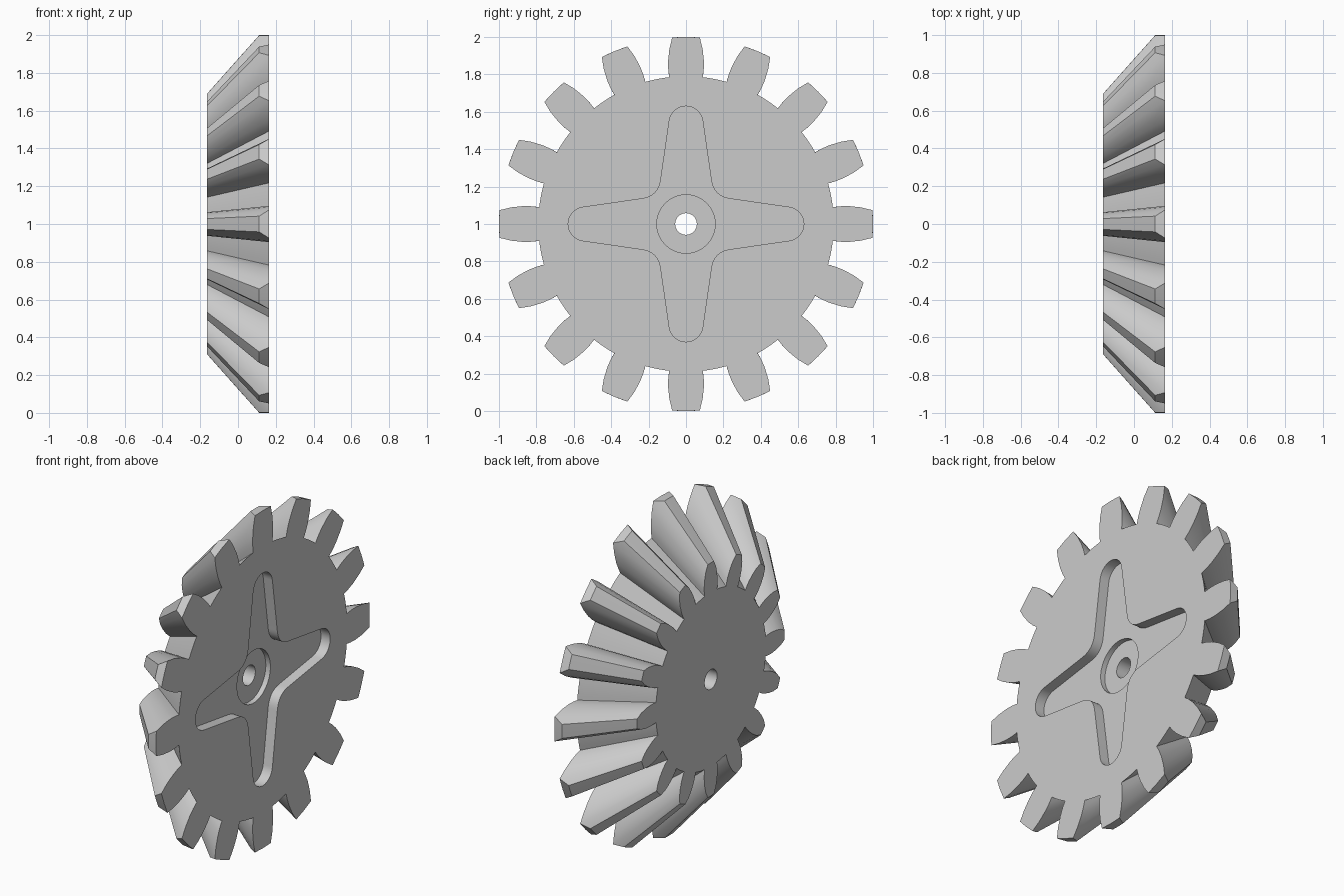
import bpy, bmesh
from math import sin, cos, pi, hypot, atan2, radians

TEETH = 16
BACK, FRONT = -0.163, 0.163      # small and large ends along the x axis
APEX = -0.777                    # common apex of the tooth and root cones
OUTER = 1.0                      # the large end is turned down to this radius
CHAMFER = 0.112                  # where the turned rim begins
# half tooth at the large end: radius, half width
FLANK = [(0.79, 0.09), (0.83, 0.095), (0.875, 0.096), (0.94, 0.089),
         (1.0, 0.074), (1.057, 0.044)]

if "Cube" in bpy.data.objects:
    bpy.data.objects.remove(bpy.data.objects["Cube"], do_unlink=True)

steel = bpy.data.materials.new("light grey metal")
steel.use_nodes = True
steel.diffuse_color = (0.6, 0.6, 0.6, 1)
steel.node_tree.nodes["Principled BSDF"].inputs["Base Color"].default_value = (0.6, 0.6, 0.6, 1)


def loft(name, rings):
    """Solid from closed rings of equal length, capped at both ends."""
    bm = bmesh.new()
    loops = [[bm.verts.new(p) for p in ring] for ring in rings]
    n = len(loops[0])
    for a, b in zip(loops, loops[1:]):
        for i in range(n):
            j = (i + 1) % n
            bm.faces.new((a[i], a[j], b[j], b[i]))
    bm.faces.new(loops[0])
    bm.faces.new(loops[-1])
    bmesh.ops.remove_doubles(bm, verts=bm.verts, dist=0.0005)
    bmesh.ops.recalc_face_normals(bm, faces=bm.faces)
    mesh = bpy.data.meshes.new(name)
    bm.to_mesh(mesh)
    bm.free()
    mesh.materials.append(steel)
    obj = bpy.data.objects.new(name, mesh)
    bpy.context.collection.objects.link(obj)
    return obj


def gear_ring(x):
    """Tooth outline at a station along the axis, scaled toward the apex."""
    scale = (x - APEX) / (FRONT - APEX)
    half = [(r, w / r) for r, w in FLANK]
    tooth = [(r, -a) for r, a in half] + [(half[-1][0], 0)]
    tooth += [(r, a) for r, a in reversed(half)]
    root, edge = FLANK[0][0], half[0][1]
    gap = 2 * pi / TEETH - 2 * edge
    tooth += [(root, edge + gap * k / 4) for k in (1, 2, 3)]
    ring = []
    for t in range(TEETH):
        for r, a in tooth:
            a += 2 * pi * t / TEETH
            r = min(r * scale, OUTER)
            # the clipped tip collapses onto the flank at the turned rim
            if x == FRONT and r == OUTER:
                off = a - 2 * pi * t / TEETH
                limit = half[4][1]
                a += (limit if off > 0 else -limit if off < 0 else 0) - off
            ring.append((x, r * sin(a), 1 + r * cos(a)))
    return ring


def prism(name, outline, x0, x1):
    return loft(name, [[(x, y, 1 + z) for y, z in outline] for x in (x0, x1)])


def circle(radius, n=64):
    return [(radius * sin(2 * pi * k / n), radius * cos(2 * pi * k / n)) for k in range(n)]


def cross_outline():
    """Four tapered round-ended arms joined by fillets."""
    arm = []
    for k in range(17):                      # rounded arm end
        a = radians(-82 + 164 * k / 16)
        arm.append((0.09 * sin(a), 0.54 + 0.09 * cos(a)))
    near, far, corner = 0.135, 0.235, 0.148
    for k in range(11):                      # fillet to the next arm
        t = k / 10
        p, q, s = (1 - t) ** 2, 2 * t * (1 - t), t * t
        arm.append((near * p + corner * q + far * s, far * p + corner * q + near * s))
    points = []
    for quarter in range(4):
        for y, z in arm:
            a, r = atan2(y, z) + quarter * pi / 2, hypot(y, z)
            points.append((r * sin(a), r * cos(a)))
    return points


# toothed body
gear = loft("bevel_gear", [gear_ring(x) for x in (BACK, CHAMFER, FRONT)])

# cross pocket, hub counterbore and shaft hole
cutters = [prism("cross_pocket", cross_outline(), FRONT - 0.06, FRONT + 0.1),
           prism("hub_counterbore", circle(0.156), FRONT - 0.09, FRONT + 0.2),
           prism("shaft_hole", circle(0.058, 40), BACK - 0.1, FRONT + 0.3)]
bpy.ops.object.select_all(action="DESELECT")
bpy.context.view_layer.objects.active = gear
gear.select_set(True)
for cutter in cutters:
    cutter.hide_render = True
    cut = gear.modifiers.new(cutter.name, "BOOLEAN")
    cut.operation = "DIFFERENCE"
    cut.solver = "EXACT"
    cut.object = cutter
    bpy.ops.object.modifier_apply(modifier=cut.name)
    bpy.data.objects.remove(cutter, do_unlink=True)

bpy.ops.object.shade_smooth_by_angle(angle=radians(25))
